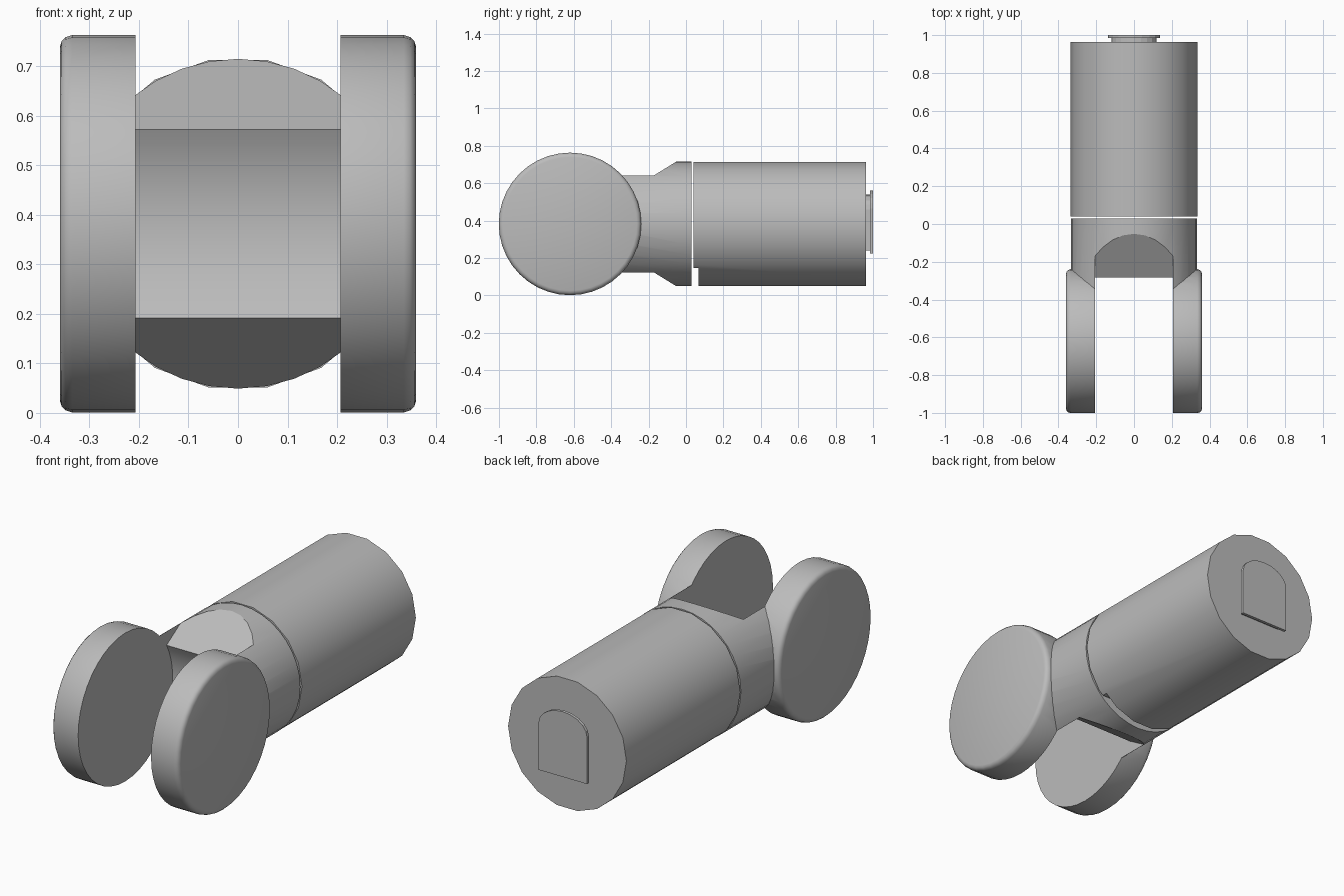
import bpy, bmesh, math
from mathutils import Matrix, Vector

if "Cube" in bpy.data.objects:
    bpy.data.objects.remove(bpy.data.objects["Cube"])

grey = bpy.data.materials.new("plain grey")
grey.use_nodes = True
GREY = (0.5, 0.5, 0.5, 1)
grey.diffuse_color = GREY
grey.node_tree.nodes["Principled BSDF"].inputs["Base Color"].default_value = GREY

AXIS_Z = 0.382       # height of the barrel axis and the disc centres
PIVOT_Y = -0.62      # disc centre
SLOT = 0.207         # half width of the fork slot


def finish(name, bm):
    bmesh.ops.recalc_face_normals(bm, faces=bm.faces)
    mesh = bpy.data.meshes.new(name)
    bm.to_mesh(mesh)
    bm.free()
    mesh.materials.append(grey)
    ob = bpy.data.objects.new(name, mesh)
    bpy.context.collection.objects.link(ob)
    return ob


def lathe(name, profile, axis, centre, segs, phase=0.0):
    """Closed solid of revolution; profile is (distance along axis, radius)."""
    bm = bmesh.new()
    rings = []
    for d, r in profile:
        ring = []
        for i in range(segs):
            a = 2 * math.pi * i / segs + phase
            u, v = r * math.cos(a), r * math.sin(a)
            p = (d, u, v) if axis == "x" else (u, d, v)
            ring.append(bm.verts.new(Vector(centre) + Vector(p)))
        rings.append(ring)
    for a, b in zip(rings, rings[1:]):
        for i in range(segs):
            j = (i + 1) % segs
            bm.faces.new((a[i], a[j], b[j], b[i]))
    bm.faces.new(rings[0])
    bm.faces.new(rings[-1])
    return finish(name, bm)


def prism(name, outline, axis, lo, hi):
    """Extrude an outline: (y, z) pairs along x, or (x, z) pairs along y."""
    bm = bmesh.new()
    place = (lambda t, a, b: (t, a, b)) if axis == "x" else (lambda t, a, b: (a, t, b))
    ends = [[bm.verts.new(place(t, a, b)) for a, b in outline] for t in (lo, hi)]
    n = len(outline)
    for i in range(n):
        j = (i + 1) % n
        bm.faces.new((ends[0][i], ends[0][j], ends[1][j], ends[1][i]))
    bm.faces.new(ends[0])
    bm.faces.new(ends[1])
    return finish(name, bm)


def boolean(target, tool, operation):
    mod = target.modifiers.new(operation.lower(), "BOOLEAN")
    mod.operation, mod.object, mod.solver = operation, tool, "EXACT"
    bpy.context.view_layer.objects.active = target
    bpy.ops.object.modifier_apply(modifier=mod.name)
    bpy.data.objects.remove(tool)


def smooth(ob, degrees=30):
    bpy.ops.object.select_all(action="DESELECT")
    ob.select_set(True)
    bpy.context.view_layer.objects.active = ob
    bpy.ops.object.shade_smooth_by_angle(angle=math.radians(degrees))


# Fork: round neck joined to two discs with rounded outer rims
fork = lathe("fork", [(-0.52, 0.333), (0.03, 0.333)], "y", (0, 0, AXIS_Z), 36)
for side in (1, -1):
    rim = [(0.15, 0.381), (0.335, 0.381), (0.348, 0.377), (0.356, 0.369), (0.36, 0.357)]
    disc = lathe("disc", [(side * d, r) for d, r in rim], "x", (0, PIVOT_Y, AXIS_Z), 40)
    boolean(fork, disc, "UNION")

# Slot between the discs: concave floor with a sloped lead-in above and below
floor = []
for i in range(13):
    a = math.radians(29.5) * (1 - i / 6)
    floor.append((PIVOT_Y + 0.386 * math.cos(a), AXIS_Z + 0.386 * math.sin(a)))
outline = [(-1.2, 0.9), (0.0, 0.9), (0.0, AXIS_Z + 0.365)] + floor
outline += [(0.0, AXIS_Z - 0.365), (0.0, -0.2), (-1.2, -0.2)]
boolean(fork, prism("slot_cutter", outline, "x", -SLOT, SLOT), "DIFFERENCE")
smooth(fork)

# Barrel, with a shallow notch under its front end
barrel = lathe("barrel", [(0.039, 0.336), (0.963, 0.336)], "y", (0, 0, AXIS_Z), 18)
notch = [(-0.1, -0.1), (0.066, -0.1), (0.066, 0.145), (-0.1, 0.145)]
boolean(barrel, prism("notch_cutter", notch, "x", -0.5, 0.5), "DIFFERENCE")
smooth(barrel)


# Arched connector on the back: a narrower stem and a cap plate
def arch(half, bottom, shoulder, top):
    pts = [(-half, bottom), (half, bottom)]
    for i in range(11):
        a = math.pi * i / 10
        pts.append((half * math.cos(a), shoulder + (top - shoulder) * math.sin(a)))
    return pts


prism("connector_stem", arch(0.118, 0.24, 0.46, 0.54), "y", 0.95, 0.986)
prism("connector_cap", arch(0.138, 0.225, 0.465, 0.56), "y", 0.985, 1.0)
